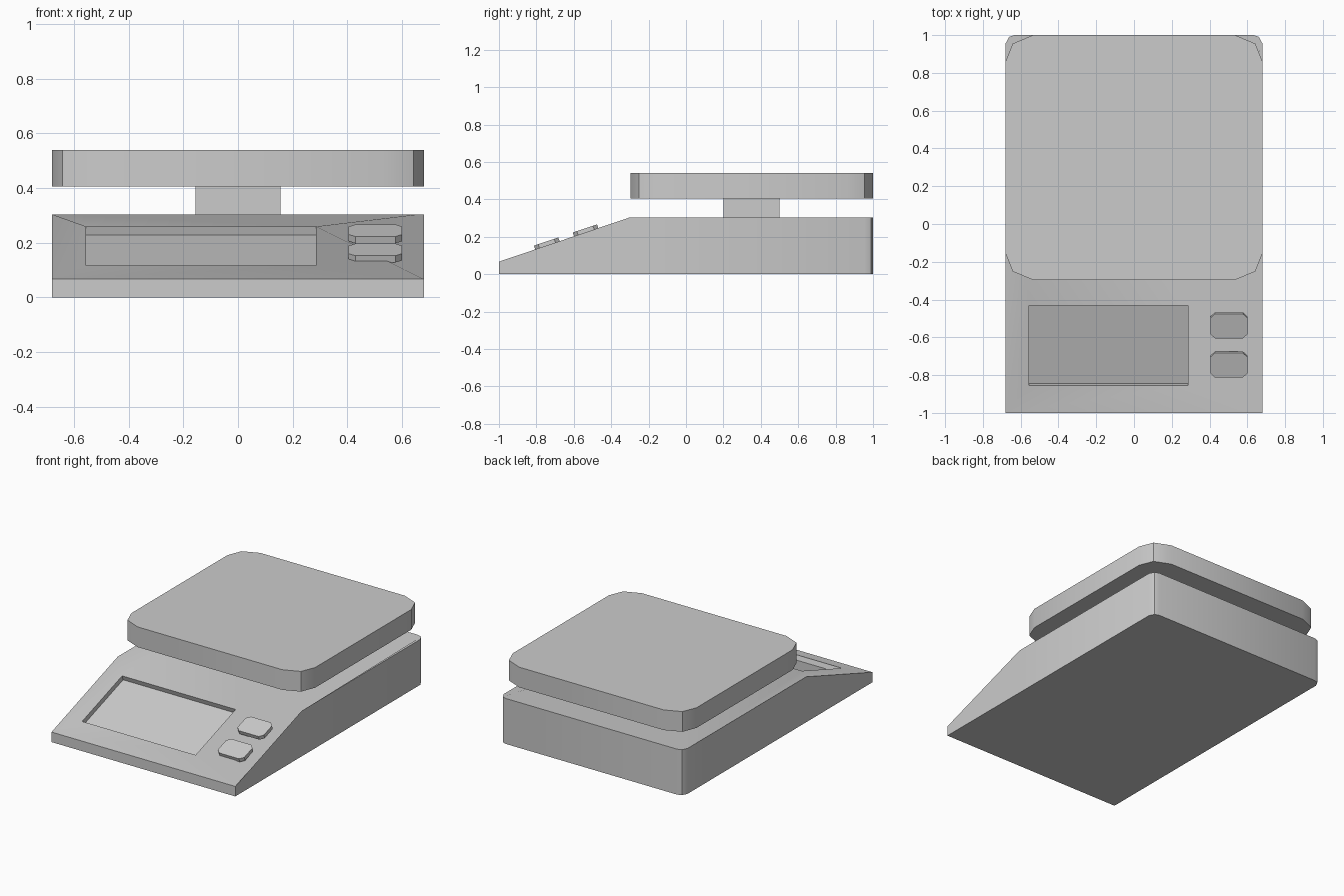
import bpy, bmesh
from math import atan, cos, sin, radians
from mathutils import Matrix

if "Cube" in bpy.data.objects:
    bpy.data.objects.remove(bpy.data.objects["Cube"])

HALF_W = 0.68                        # half width of body and tray
BEND_Y, FRONT_Z, DECK_Z = -0.3, 0.067, 0.304
TILT = atan((DECK_Z - FRONT_Z) / (BEND_Y + 1))

grey = bpy.data.materials.new("light grey plastic")
grey.use_nodes = True
grey.diffuse_color = (0.6, 0.6, 0.6, 1)
grey.node_tree.nodes["Principled BSDF"].inputs["Base Color"].default_value = (0.6, 0.6, 0.6, 1)


def prism(name, outline, z0, z1, edit=None):
    """Upright solid from a counter-clockwise plan outline."""
    bm = bmesh.new()
    low = [bm.verts.new((x, y, z0)) for x, y in outline]
    high = [bm.verts.new((x, y, z1)) for x, y in outline]
    bm.faces.new(low[::-1])
    bm.faces.new(high)
    for i in range(len(low)):
        j = (i + 1) % len(low)
        bm.faces.new((low[i], low[j], high[j], high[i]))
    if edit:
        edit(bm, high)
    mesh = bpy.data.meshes.new(name)
    bm.to_mesh(mesh)
    bm.free()
    mesh.materials.append(grey)
    obj = bpy.data.objects.new(name, mesh)
    bpy.context.collection.objects.link(obj)
    return obj


def rect(x0, x1, y0, y1):
    return [(x0, y0), (x1, y0), (x1, y1), (x0, y1)]


def cut_corners(x0, x1, y0, y1, corner):
    """Rectangle with each corner replaced by offsets, listed from side to end."""
    pts = []
    for x, y, sx, sy in ((x0, y0, 1, 1), (x1, y0, -1, 1), (x1, y1, -1, -1), (x0, y1, 1, -1)):
        run = [(x + sx * a, y + sy * b) for a, b in corner]
        pts += run if sx == sy else run[::-1]
    return pts


def on_slope(obj):
    """Lay a flat part on the sloped panel; its y is measured along the plan."""
    for v in obj.data.vertices:
        v.co.y = (v.co.y + 1) / cos(TILT)
    place = Matrix.Translation((0, -1, FRONT_Z)) @ Matrix.Rotation(TILT, 4, "X")
    obj.data.transform(place)
    return obj


def smooth(obj):
    bpy.ops.object.select_all(action="DESELECT")
    obj.select_set(True)
    bpy.context.view_layer.objects.active = obj
    bpy.ops.object.shade_smooth_by_angle(angle=radians(30))


# Body: wedge front, flat deck, rounded back corners
def slope_front(bm, high):
    bmesh.ops.connect_verts(bm, verts=[v for v in high if v.co.y == BEND_Y])
    for v in high:
        if v.co.y == -1:
            v.co.z = FRONT_Z


half = [(HALF_W, -1), (HALF_W, BEND_Y), (HALF_W, 0.955), (0.662, 0.99), (0.632, 1)]
body = prism("body", half + [(-x, y) for x, y in half[::-1]], 0, DECK_Z, slope_front)

# Recessed display window
cutter = on_slope(prism("display_cutter", rect(-0.555, 0.285, -0.855, -0.432), -0.032, 0.05))
recess = body.modifiers.new("display_recess", "BOOLEAN")
recess.operation, recess.solver, recess.object = "DIFFERENCE", "EXACT", cutter
bpy.context.view_layer.objects.active = body
bpy.ops.object.modifier_apply(modifier=recess.name)
bpy.data.objects.remove(cutter)
smooth(body)

# Buttons
for name, back in (("upper_button", -0.469), ("lower_button", -0.676)):
    on_slope(prism(name, cut_corners(0.405, 0.6, back - 0.13, back,
                                     [(0, 0.022), (0.024, 0)]), -0.005, 0.021))

# Stem and weighing tray
prism("stem", rect(-0.155, 0.155, 0.2, 0.5), DECK_Z - 0.002, 0.407)
tray = prism("weighing_tray", cut_corners(-HALF_W, HALF_W, -0.296, 1,
             [(0, 0.14), (0.038, 0.045), (0.145, 0)]), 0.405, 0.54)
smooth(tray)
